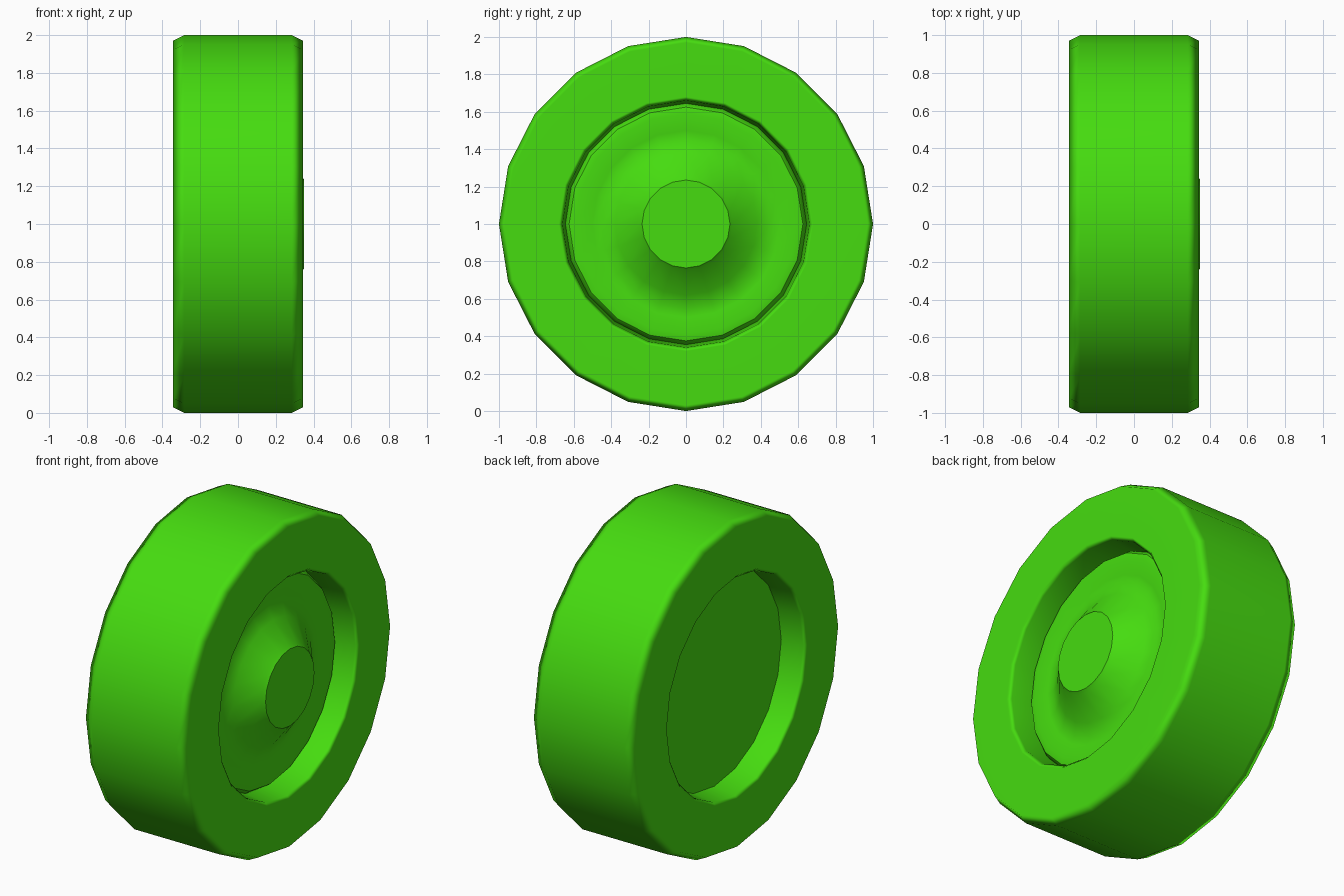
import bpy, bmesh, math
from mathutils import Vector

cube = bpy.data.objects.get("Cube")
if cube:
    bpy.data.objects.remove(cube, do_unlink=True)

SIDES = 20

green = bpy.data.materials.new("bright_green")
green.use_nodes = True
colour = (0.061, 0.716, 0.005, 1)
green.diffuse_color = colour
bsdf = next(n for n in green.node_tree.nodes if n.type == 'BSDF_PRINCIPLED')
bsdf.inputs["Base Color"].default_value = colour


def lathe(name, profile, closed=False, sharp=180):
    """Turn (x, radius) points about the axle; open profiles get end caps."""
    bm = bmesh.new()
    rings = []
    for x, r in profile:
        ring = []
        for i in range(SIDES):
            a = math.tau * i / SIDES
            ring.append(bm.verts.new(Vector((x, r * math.sin(a), 1 + r * math.cos(a)))))
        rings.append(ring)
    pairs = list(zip(rings, rings[1:]))
    if closed:
        pairs.append((rings[-1], rings[0]))
    for a, b in pairs:
        for i in range(SIDES):
            j = (i + 1) % SIDES
            bm.faces.new((a[i], a[j], b[j], b[i]))
    if not closed:
        bm.faces.new(rings[0])
        bm.faces.new(rings[-1])
    bmesh.ops.recalc_face_normals(bm, faces=bm.faces)
    mesh = bpy.data.meshes.new(name)
    bm.to_mesh(mesh)
    bm.free()
    mesh.materials.append(green)
    obj = bpy.data.objects.new(name, mesh)
    bpy.context.collection.objects.link(obj)
    bpy.ops.object.select_all(action='DESELECT')
    obj.select_set(True)
    bpy.context.view_layer.objects.active = obj
    bpy.ops.object.shade_smooth_by_angle(angle=math.radians(sharp))
    return obj


# Tyre: half section from the tread to the bore, mirrored across the middle
half = [(0.285, 1.0), (0.345, 0.97), (0.345, 0.68), (0.325, 0.66), (0.19, 0.645)]
section = half + [(-x, r) for x, r in reversed(half)]
tyre = lathe("tyre", section, closed=True)
weighted = tyre.modifiers.new("soft_shoulders", 'WEIGHTED_NORMAL')
weighted.weight = 80

# Wheel disc: flat back, dished front and raised hub
lathe("wheel_disc", [
    (-0.19, 0.645), (0.19, 0.645), (0.215, 0.625), (0.222, 0.59),
    (0.205, 0.5), (0.205, 0.45), (0.235, 0.38), (0.335, 0.25), (0.35, 0.235),
], sharp=40)
